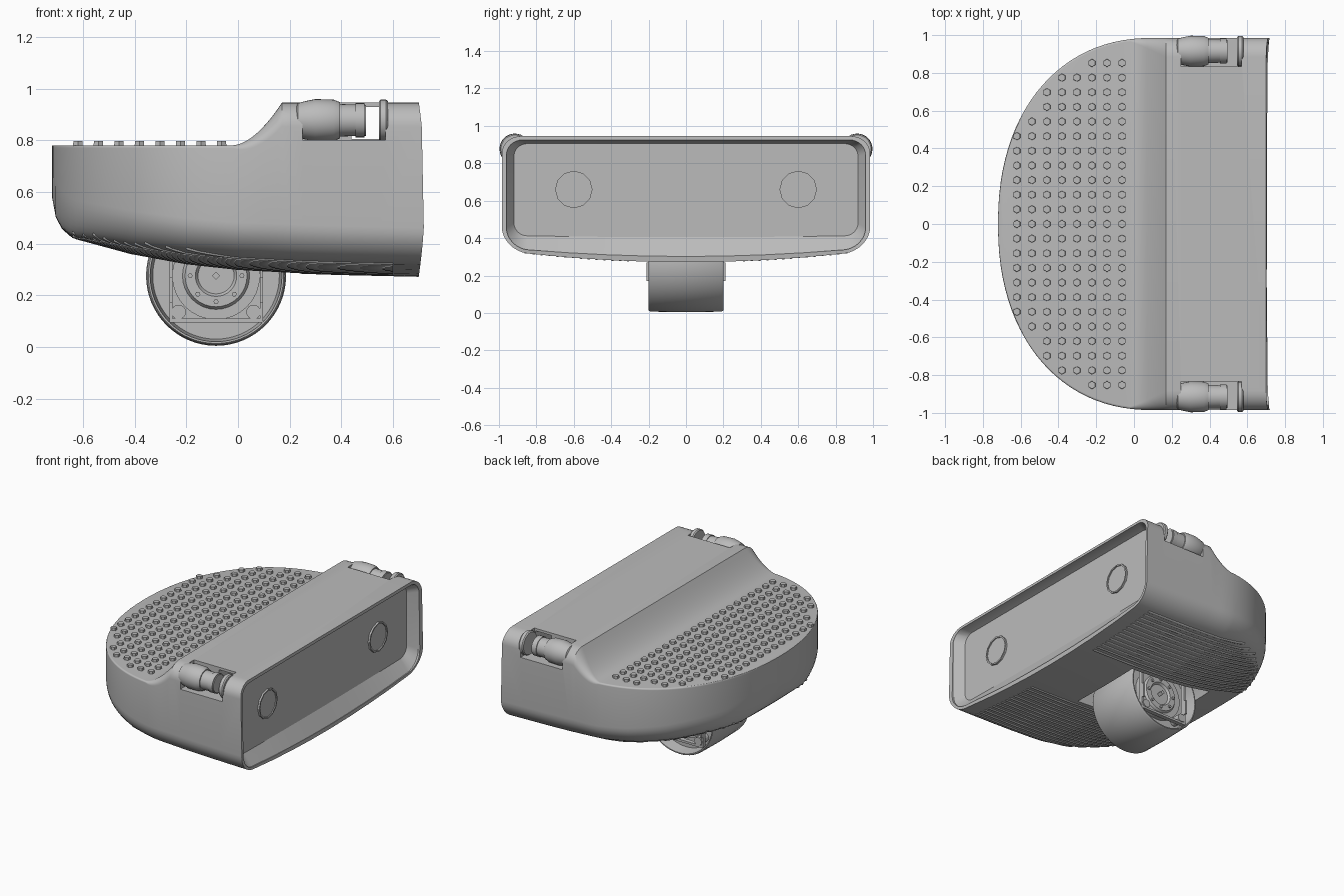
import bpy, bmesh, math
from mathutils import Vector

if "Cube" in bpy.data.objects:
    bpy.data.objects.remove(bpy.data.objects["Cube"])

grey = bpy.data.materials.new("plain grey")
grey.use_nodes = True
grey.diffuse_color = (0.5, 0.5, 0.5, 1)
grey.node_tree.nodes["Principled BSDF"].inputs["Base Color"].default_value = (0.5, 0.5, 0.5, 1)


def finish(name, bm):
    bmesh.ops.recalc_face_normals(bm, faces=bm.faces)
    mesh = bpy.data.meshes.new(name)
    bm.to_mesh(mesh)
    bm.free()
    mesh.materials.append(grey)
    ob = bpy.data.objects.new(name, mesh)
    bpy.context.collection.objects.link(ob)
    return ob


def smooth(ob, angle=35):
    bpy.ops.object.select_all(action="DESELECT")
    ob.select_set(True)
    bpy.context.view_layer.objects.active = ob
    bpy.ops.object.shade_smooth_by_angle(angle=math.radians(angle))


def loft(name, rings):
    """Skin matching rings and cap both ends."""
    bm = bmesh.new()
    rows = [[bm.verts.new(p) for p in ring] for ring in rings]
    n = len(rows[0])
    for a, b in zip(rows, rows[1:]):
        for i in range(n):
            j = (i + 1) % n
            bm.faces.new((a[i], a[j], b[j], b[i]))
    bm.faces.new(rows[0])
    bm.faces.new(rows[-1])
    return finish(name, bm)


def lathe(name, profile, origin, axis, sides=32):
    """Turn (distance along axis, radius) pairs about the x or y axis."""
    rings = []
    for t, r in profile:
        ring = []
        for k in range(sides):
            a = math.tau * k / sides
            c, s = r * math.cos(a), r * math.sin(a)
            ring.append(Vector(origin) + Vector((t, c, s) if axis == "x" else (c, t, s)))
        rings.append(ring)
    return loft(name, rings)


def box(name, x, y, z):
    bm = bmesh.new()
    bmesh.ops.create_cube(bm, size=1)
    for v in bm.verts:
        v.co = [lo + (c + 0.5) * (hi - lo) for c, (lo, hi) in zip(v.co, (x, y, z))]
    return finish(name, bm)


def cut(ob, cutter):
    cutter.hide_render = True
    mod = ob.modifiers.new("cut", "BOOLEAN")
    mod.operation, mod.solver, mod.object = "DIFFERENCE", "EXACT", cutter
    bpy.context.view_layer.update()
    mesh = bpy.data.meshes.new_from_object(ob.evaluated_get(bpy.context.evaluated_depsgraph_get()))
    ob.modifiers.clear()
    ob.data = mesh
    bpy.data.objects.remove(cutter)


# Shape rules of the shell
RIM = 0.14
CROWN = 0.065


def half_width(x):
    return 0.985 * max(0, 1 - ((0.1 - min(x, 0.1)) / 0.82) ** 2.2) ** (1 / 2.2)


def underside(x):
    knots = [(-0.72, 0.58), (-0.705, 0.5), (-0.68, 0.455), (-0.64, 0.42), (-0.4, 0.355),
             (-0.2, 0.318), (0, 0.296), (0.3, 0.28), (0.75, 0.27)]
    for (x0, z0), (x1, z1) in zip(knots, knots[1:]):
        if x <= x1:
            return z0 + (z1 - z0) * (x - x0) / (x1 - x0)
    return knots[-1][1]


def rise(x):
    return min(1, max(0, (x + 0.02) / 0.19))


def section(x, w, zb, zt, rb, rt, crown):
    """Rounded rectangle across the body with a slightly bowed underside."""
    rb, rt = min(rb, w * 0.9), min(rt, w * 0.9)
    pts = []
    for cy, cz, r, start in ((w - rb, zb + rb, rb, -90), (w - rt, zt - rt, rt, 0),
                             (rt - w, zt - rt, rt, 90), (rb - w, zb + rb, rb, 180)):
        for k in range(9):
            a = math.radians(start + 90 * k / 8)
            pts.append((cy + r * math.cos(a), cz + r * math.sin(a)))
    for k in range(1, 8):
        pts.append(((w - rb) * (k / 4 - 1), zb))
    return [Vector((x, y, z + crown * y * y * (zt - z) / (zt - zb))) for y, z in pts]


# Main shell: D-shaped plan, low deck, scooped step up to the roof
xs = [0.1 - 0.82 * math.cos(0.01 + k * 0.059) for k in range(25)]
xs = [x for x in xs if x < -0.03] + [-0.02 + 0.019 * k for k in range(11)] + [0.2, 0.25, 0.4, 0.55, 0.70]
rings = []
for x in xs:
    s = rise(x)
    rings.append(section(x, half_width(x), underside(x), 0.78 + 0.165 * s ** 1.75,
                         RIM, 0.012 + 0.09 * s, CROWN))
for p in rings[-1]:
    p.x += 0.024 * (1 - ((p.z - 0.61) / 0.335) ** 2)
shell = loft("shell", rings)

# Shallow open end with a thin lip, its floor climbing to the back panel
cut(shell, loft("end_recess", [section(0.64, 0.92, 0.405, 0.905, 0.07, 0.07, 0.01),
                               section(0.70, 0.96, 0.302, 0.925, 0.115, 0.085, 0.05),
                               section(0.80, 0.96, 0.302, 0.925, 0.115, 0.085, 0.05)]))
cut(shell, lathe("wheel_well", [(-0.27, 0.33), (0.27, 0.33)], (-0.085, 0, 0.275), "y", 48))
for side in (-1, 1):
    y = sorted((side * 0.835, side * 1.1))
    cut(shell, box("corner_notch", (0.25, 0.57), y, (0.8, 1.1)))
cut(shell, box("cross_tunnel", (0.44, 0.56), (-0.86, 0.86), (0.805, 0.928)))
smooth(shell, 30)

for side, label in ((-1, "right"), (1, "left")):
    # Corner fittings: rounded housing, neck and end ring
    pos = (0, side * 0.915, 0.877)
    smooth(lathe(label + "_housing", [(0.222, 0.05), (0.232, 0.066), (0.26, 0.074), (0.30, 0.082),
                                      (0.37, 0.08), (0.395, 0.07)], pos, "x"))
    smooth(lathe(label + "_neck", [(0.38, 0.063), (0.495, 0.06)], pos, "x"))
    smooth(lathe(label + "_neck_collar", [(0.455, 0.066), (0.49, 0.066)], pos, "x"))
    smooth(lathe(label + "_end_ring", [(0.545, 0.074), (0.552, 0.08), (0.573, 0.08), (0.58, 0.074)], pos, "x"))
    # Round sockets on the back panel
    smooth(lathe(label + "_socket", [(0.63, 0.1), (0.652, 0.1), (0.652, 0.09), (0.645, 0.09)],
                 (0, side * 0.6, 0.66), "x", 12), 25)

# Deck studs, kept inside the plan outline
bm = bmesh.new()
for i in range(8):
    x = -0.62 + 0.0795 * i
    for j in range(-11, 12):
        y = j * 0.0775
        if abs(y) < half_width(x) - 0.05:
            geom = bmesh.ops.create_cone(bm, cap_ends=True, segments=6, radius1=0.022, radius2=0.02, depth=0.03)
            bmesh.ops.translate(bm, verts=geom["verts"], vec=(x, y, 0.782))
finish("deck_studs", bm)

# Lengthwise ribs under the shell, following its rounded rim
curve = bpy.data.curves.new("underside_ribs", "CURVE")
curve.dimensions = "3D"
curve.bevel_depth, curve.bevel_resolution, curve.use_fill_caps = 0.01, 1, True
for side in (-1, 1):
    for k in range(14):
        y = 0.31 + k * 0.042
        path = [x * 0.04 for x in range(-16, 16) if half_width(x * 0.04) > y + 0.07]
        spline = curve.splines.new("POLY")
        spline.points.add(len(path) - 1)
        for pt, x in zip(spline.points, path):
            over = max(0, y - half_width(x) + RIM)
            lift = RIM - math.sqrt(RIM ** 2 - over ** 2)
            pt.co = (x, side * y, underside(x) + lift + CROWN * y * y + 0.004, 1)
curve.materials.append(grey)
ribs = bpy.data.objects.new("underside_ribs", curve)
bpy.context.collection.objects.link(ribs)

# Wheel with dished sides
hub = (-0.085, 0, 0.275)
smooth(lathe("wheel", [(-0.12, 0.245), (-0.2, 0.255), (-0.2, 0.262), (-0.19, 0.268), (0, 0.271),
                       (0.19, 0.268), (0.2, 0.262), (0.2, 0.255), (0.12, 0.245)], hub, "y", 64))
for side, label in ((-1, "right"), (1, "left")):
    smooth(lathe(label + "_hub_plate", [(side * 0.11, 0.17), (side * 0.15, 0.17), (side * 0.15, 0.13),
                                        (side * 0.165, 0.12), (side * 0.165, 0.08), (side * 0.15, 0.07)], hub, "y"))
    for k in range(8):
        a = math.tau * k / 8
        lathe(label + "_hub_bolt", [(side * 0.15, 0.01), (side * 0.175, 0.01)],
              (hub[0] + 0.1 * math.cos(a), 0, hub[2] + 0.1 * math.sin(a)), "y", 6)
    lathe(label + "_axle_pin", [(side * 0.14, 0.016), (side * 0.185, 0.016)], hub, "y", 4)
    # Square fork frame around the hub
    y = sorted((side * 0.165, side * 0.195))
    box(label + "_fork_bottom", (-0.265, 0.095), y, (0.095, 0.11))
    for arm, x in (("front", -0.265), ("rear", 0.085)):
        box(label + "_fork_" + arm + "_arm", (x, x + 0.012), y, (0.095, 0.6))
        box(label + "_fork_" + arm + "_tab", (x, x + 0.012), sorted((side * 0.18, side * 0.211)), (0.17, 0.27))
        lathe(label + "_fork_" + arm + "_boss", [(side * 0.12, 0.028), (side * 0.2, 0.028)],
              (hub[0] + (-0.145 if arm == "front" else 0.145), 0, 0.135), "y", 16)
